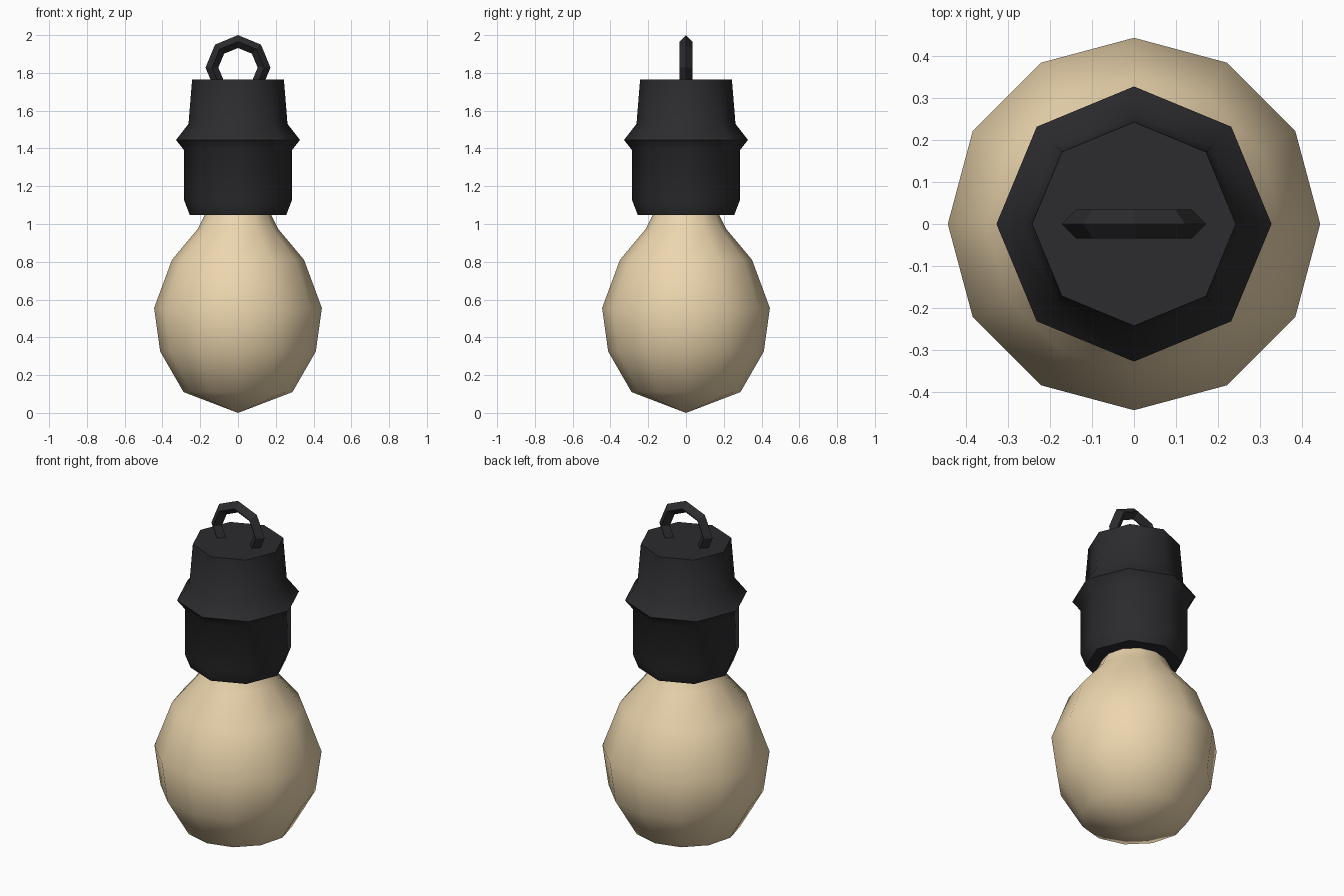
import bpy, bmesh, math

if "Cube" in bpy.data.objects:
    bpy.data.objects.remove(bpy.data.objects["Cube"])


def material(name, rgb):
    m = bpy.data.materials.new(name)
    m.diffuse_color = (*rgb, 1)
    m.use_nodes = True
    m.node_tree.nodes["Principled BSDF"].inputs["Base Color"].default_value = m.diffuse_color
    return m


def finish(obj, mat, angle):
    obj.data.materials.append(mat)
    bpy.ops.object.select_all(action='DESELECT')
    obj.select_set(True)
    bpy.context.view_layer.objects.active = obj
    bpy.ops.object.shade_smooth_by_angle(angle=math.radians(angle))


def lathe(name, profile, sides, mat, angle):
    """Revolve (radius, z) points around z; zero radius makes a pole."""
    bm = bmesh.new()
    rings = []
    for r, z in profile:
        n = sides if r > 0 else 1
        rings.append([bm.verts.new((r * math.cos(math.tau * i / sides),
                                    r * math.sin(math.tau * i / sides), z))
                      for i in range(n)])
    for a, b in zip(rings, rings[1:]):
        for i in range(sides):
            j = (i + 1) % sides
            if len(a) == 1:
                bm.faces.new((a[0], b[j], b[i]))
            else:
                bm.faces.new((a[i], a[j], b[j], b[i]))
    for ring in (rings[0], rings[-1]):
        if len(ring) > 1:
            bm.faces.new(ring)
    bmesh.ops.recalc_face_normals(bm, faces=bm.faces)
    mesh = bpy.data.meshes.new(name)
    bm.to_mesh(mesh)
    bm.free()
    obj = bpy.data.objects.new(name, mesh)
    bpy.context.collection.objects.link(obj)
    finish(obj, mat, angle)
    return obj


glass = material("warm_glass", (0.84, 0.67, 0.42))
black = material("black_plastic", (0.025, 0.025, 0.028))

# Bulb: twelve-sided pear with its neck inside the socket
lathe("bulb", [(0, 0.0), (0.288, 0.11), (0.412, 0.325), (0.444, 0.555),
               (0.35, 0.81), (0.212, 0.975), (0.17, 1.06), (0.155, 1.10)],
      12, glass, 60)

# Socket: eight-sided holder with a sharp collar
lathe("socket", [(0.255, 1.047), (0.285, 1.125), (0.285, 1.39), (0.328, 1.445),
                 (0.262, 1.53), (0.243, 1.765)],
      8, black, 50)

# Hanging loop: low-poly ring half sunk into the socket top
bpy.ops.mesh.primitive_torus_add(major_segments=8, minor_segments=4,
                                 major_radius=0.138, minor_radius=0.034,
                                 location=(0, 0, 1.828),
                                 rotation=(math.pi / 2, 0, 0))
loop = bpy.context.object
loop.name = "hanging_loop"
finish(loop, black, 30)
